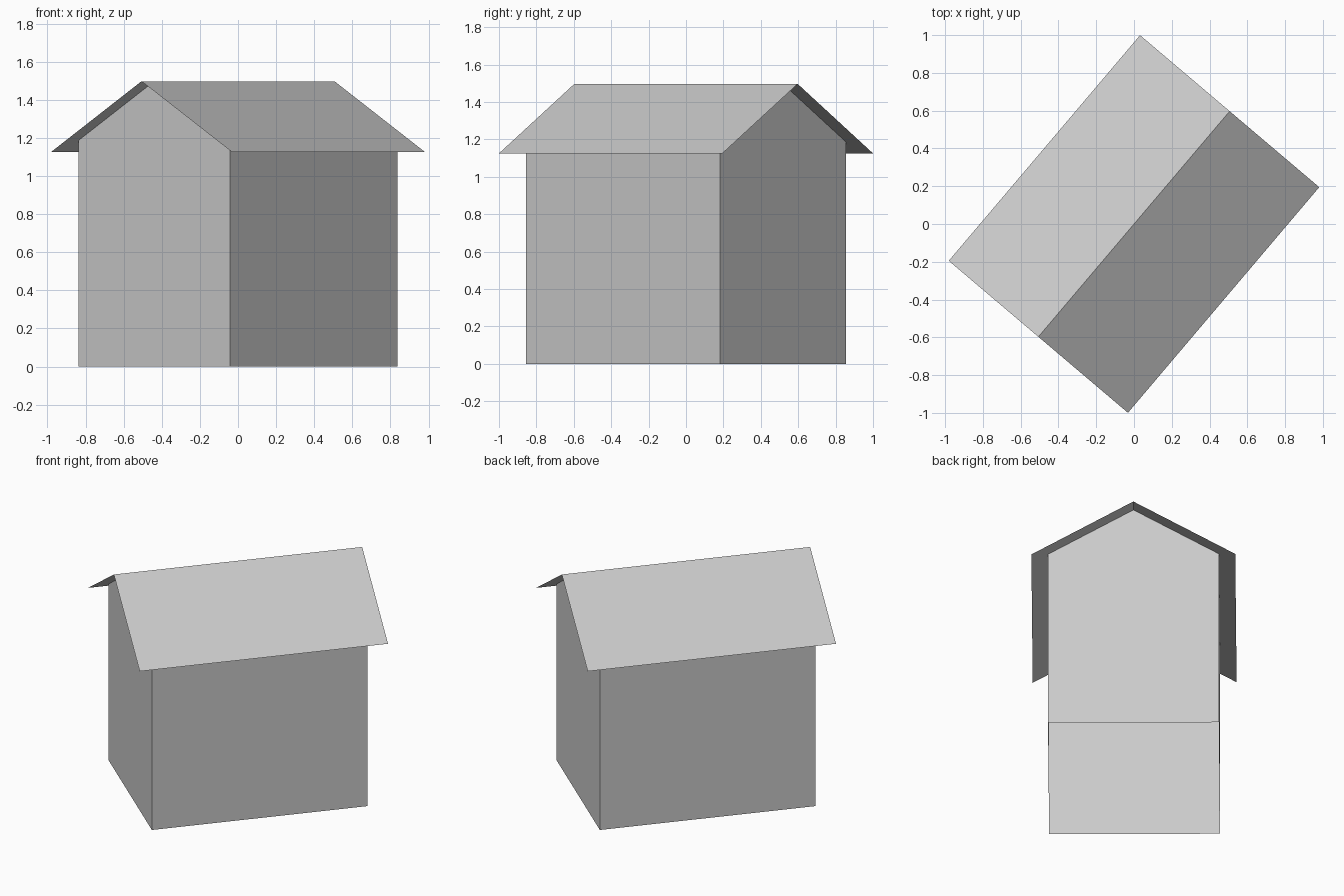
import bpy, bmesh
from math import radians

cube = bpy.data.objects.get("Cube")
if cube:
    bpy.data.objects.remove(cube, do_unlink=True)

TURN = radians(49.7)                  # ridge direction, measured from +x
RIDGE_Z, EAVE_Z = 1.497, 1.126
ROOF_HALF_LEN, ROOF_HALF_WID = 0.783, 0.622
WALL_HALF_LEN, WALL_HALF_WID = 0.68, 0.521

grey = bpy.data.materials.new("light_grey")
grey.use_nodes = True
colour = (0.6, 0.6, 0.6, 1)
grey.diffuse_color = colour
grey.node_tree.nodes["Principled BSDF"].inputs["Base Color"].default_value = colour


def sheet_object(name, faces):
    """Build an open, flat-faced sheet object from lists of face corners."""
    bm = bmesh.new()
    for corners in faces:
        bm.faces.new([bm.verts.new(c) for c in corners])
    bmesh.ops.remove_doubles(bm, verts=bm.verts, dist=0.0001)
    mesh = bpy.data.meshes.new(name)
    bm.to_mesh(mesh)
    bm.free()
    mesh.materials.append(grey)
    obj = bpy.data.objects.new(name, mesh)
    obj.rotation_euler.z = TURN
    bpy.context.collection.objects.link(obj)


# Open shell of walls: two long sides and two gable ends, no floor
slope = (RIDGE_Z - EAVE_Z) / ROOF_HALF_WID
top = RIDGE_Z - slope * WALL_HALF_WID
walls = []
for s in (-1, 1):                     # opposite sides are half-turn copies
    x, y = s * WALL_HALF_LEN, s * WALL_HALF_WID
    walls.append([(x, y, 0), (-x, y, 0), (-x, y, top), (x, y, top)])
    walls.append([(x, -y, 0), (x, y, 0), (x, y, top), (x, 0, RIDGE_Z), (x, -y, top)])
sheet_object("house_walls", walls)

# Thin pitched roof with overhanging eaves, one slope per side
slopes = []
for s in (-1, 1):
    x, y = s * ROOF_HALF_LEN, s * ROOF_HALF_WID
    slopes.append([(x, y, EAVE_Z), (-x, y, EAVE_Z), (-x, 0, RIDGE_Z), (x, 0, RIDGE_Z)])
sheet_object("pitched_roof", slopes)
